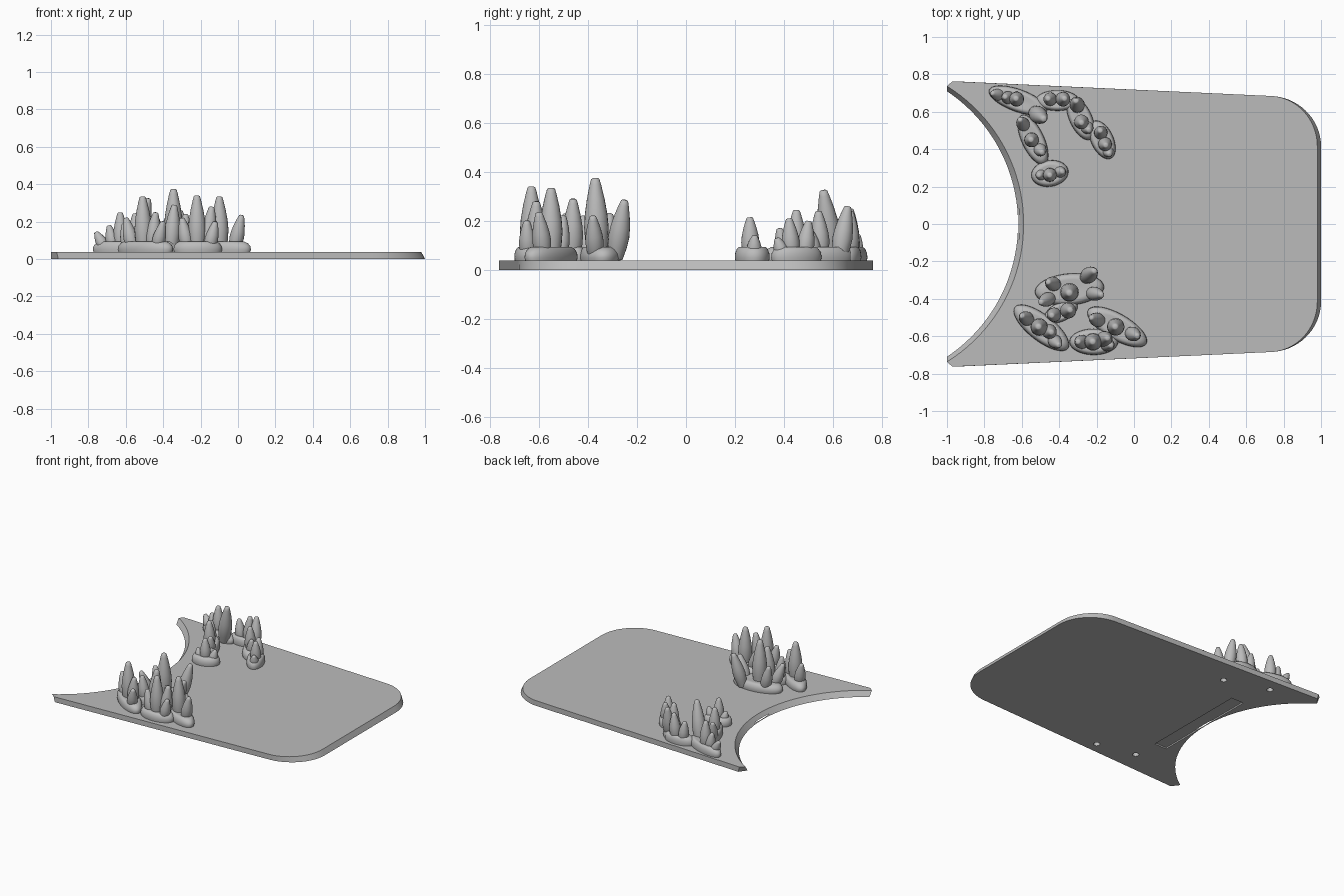
import bpy, bmesh, math
from mathutils import Vector, Matrix

if "Cube" in bpy.data.objects:
    bpy.data.objects.remove(bpy.data.objects["Cube"], do_unlink=True)

grey = bpy.data.materials.new("stone_grey")
grey.use_nodes = True
colour = (0.5, 0.5, 0.5, 1)
grey.diffuse_color = colour
grey.node_tree.nodes["Principled BSDF"].inputs["Base Color"].default_value = colour

PLATE_TOP = 0.038


def make_object(name, bm):
    bmesh.ops.recalc_face_normals(bm, faces=bm.faces)
    mesh = bpy.data.meshes.new(name)
    bm.to_mesh(mesh)
    bm.free()
    mesh.materials.append(grey)
    obj = bpy.data.objects.new(name, mesh)
    bpy.context.collection.objects.link(obj)
    return obj


def activate(obj):
    bpy.ops.object.select_all(action="DESELECT")
    obj.select_set(True)
    bpy.context.view_layer.objects.active = obj


def smooth(obj, degrees=40):
    activate(obj)
    bpy.ops.object.shade_smooth_by_angle(angle=math.radians(degrees))


def loft(bm, rings):
    """Skin closed rings of equal count and cap both ends."""
    loops = [[bm.verts.new(p) for p in ring] for ring in rings]
    for low, high in zip(loops, loops[1:]):
        for i in range(len(low)):
            j = (i + 1) % len(low)
            bm.faces.new((low[i], low[j], high[j], high[i]))
    bm.faces.new(loops[0][::-1])
    bm.faces.new(loops[-1])


def lathe(bm, profile, matrix, sides):
    """Revolve (radius, height) pairs and place the result with a matrix."""
    turn = [math.tau * i / sides for i in range(sides)]
    loft(bm, [[matrix @ Vector((r * math.cos(a), r * math.sin(a), z)) for a in turn]
              for r, z in profile])


def plate_outline(z, right, tip_x, tip_y, arc_mid, steps=40):
    """Tray outline: rounded right corners, pointed left tips, concave left edge."""
    half = []
    for i in range(17):
        a = math.pi / 2 * i / 16
        half.append((0.72 + (right - 0.72) * math.cos(a), 0.415 + 0.27 * math.sin(a)))
    half.append((tip_x, 0.763))
    sag = arc_mid + 1
    radius = (tip_y ** 2 + sag ** 2) / (2 * sag)
    span = math.asin(tip_y / radius)
    arc = []
    for i in range(steps + 1):
        a = span * (1 - 2 * i / steps)
        arc.append((arc_mid - radius + radius * math.cos(a), radius * math.sin(a)))
    points = half + arc + [(x, -y) for x, y in reversed(half)]
    return [(x, y, z) for x, y in points]


# Tray with sloping end walls
bm = bmesh.new()
loft(bm, [plate_outline(0, 1.0, -0.96, 0.71, -0.62),
          plate_outline(PLATE_TOP, 0.98, -0.97, 0.737, -0.59)])
plate = make_object("tray_plate", bm)

# Underside slot and four peg holes
cutters = []
bm = bmesh.new()
bmesh.ops.create_cube(bm, size=1, matrix=Matrix.Translation((-0.567, 0, 0))
                      @ Matrix.Diagonal((0.1, 0.8, 0.02, 1)))
cutters.append(make_object("slot_cutter", bm))
for x, y in [(-0.32, 0.55), (-0.64, 0.65), (-0.22, -0.65), (-0.51, -0.59)]:
    bm = bmesh.new()
    lathe(bm, [(0.022, -0.02), (0.022, 0.028)], Matrix.Translation((x, y, 0)), 24)
    cutters.append(make_object("hole_cutter", bm))
for cutter in cutters:
    cutter.hide_render = True
    activate(plate)
    cut = plate.modifiers.new("cut", "BOOLEAN")
    cut.operation = "DIFFERENCE"
    cut.solver = "EXACT"
    cut.object = cutter
    bpy.ops.object.modifier_apply(modifier=cut.name)
    bpy.data.objects.remove(cutter, do_unlink=True)
smooth(plate, 25)

MOUND = [(0.95, 0.03), (1, 0.05), (0.98, 0.068), (0.9, 0.084), (0.78, 0.093),
         (0.6, 0.094), (0.3, 0.09)]
SPIKE = [(0.7, 0), (0.92, 0.2), (1, 0.38), (0.92, 0.55), (0.72, 0.74),
         (0.46, 0.92), (0.34, 0.985), (0.22, 1)]


def cluster(name, x, y, length, width, angle, tips):
    """Oval mound carrying spikes that splay towards the given tips."""
    centre = Vector((x, y, 0))
    bm = bmesh.new()
    lathe(bm, MOUND, Matrix.Translation(centre) @ Matrix.Rotation(math.radians(angle), 4, "Z")
          @ Matrix.Diagonal((length, width, 1, 1)), 40)
    smooth(make_object(name + "_mound", bm), 60)
    bm = bmesh.new()
    for tip in map(Vector, tips):
        foot = centre.lerp(tip, 0.62)
        foot.z = PLATE_TOP + 0.01
        axis = tip - foot
        radius = 0.02 + 0.08 * tip.z
        lathe(bm, SPIKE, Matrix.Translation(foot) @ axis.to_track_quat("Z", "Y").to_matrix().to_4x4()
              @ Matrix.Diagonal((radius, radius, axis.length, 1)), 20)
    smooth(make_object(name + "_spikes", bm), 50)


# Rear clusters
rear = [
    (-.62, .66, .165, .06, -20, [(-.76, .7, .145), (-.69, .68, .18), (-.63, .67, .25), (-.48, .56, .325)]),
    (-.41, .66, .115, .055, 0, [(-.46, .67, .2), (-.37, .67, .24)]),
    (-.285, .565, .125, .06, -65, [(-.31, .66, .26), (-.28, .54, .24), (-.24, .5, .17)]),
    (-.17, .45, .11, .06, -65, [(-.18, .5, .2), (-.15, .42, .21), (-.13, .37, .13)]),
    (-.54, .45, .145, .06, -65, [(-.61, .56, .19), (-.55, .45, .245), (-.49, .38, .17)]),
    (-.45, .27, .1, .07, 10, [(-.45, .26, .215), (-.38, .28, .14), (-.51, .26, .13)]),
]
# Front clusters
front = [
    (-.345, -.35, .185, .085, 5, [(-.345, -.37, .375), (-.21, -.25, .285), (-.5, -.42, .22),
                                  (-.17, -.38, .22), (-.46, -.31, .23)]),
    (-.495, -.555, .18, .07, -38, [(-.6, -.49, .22), (-.51, -.55, .335), (-.44, -.58, .25), (-.4, -.65, .2)]),
    (-.39, -.47, .095, .05, 25, [(-.44, -.49, .23), (-.34, -.46, .29)]),
    (-.215, -.63, .13, .07, 0, [(-.22, -.63, .34), (-.3, -.63, .22), (-.14, -.61, .28), (-.12, -.65, .2)]),
    (-.09, -.55, .18, .07, -30, [(-.1, -.55, .335), (.02, -.6, .235), (-.23, -.5, .22)]),
]
for side, group in (("rear", rear), ("front", front)):
    for number, spec in enumerate(group, 1):
        cluster(f"{side}_crystal_{number}", *spec)
